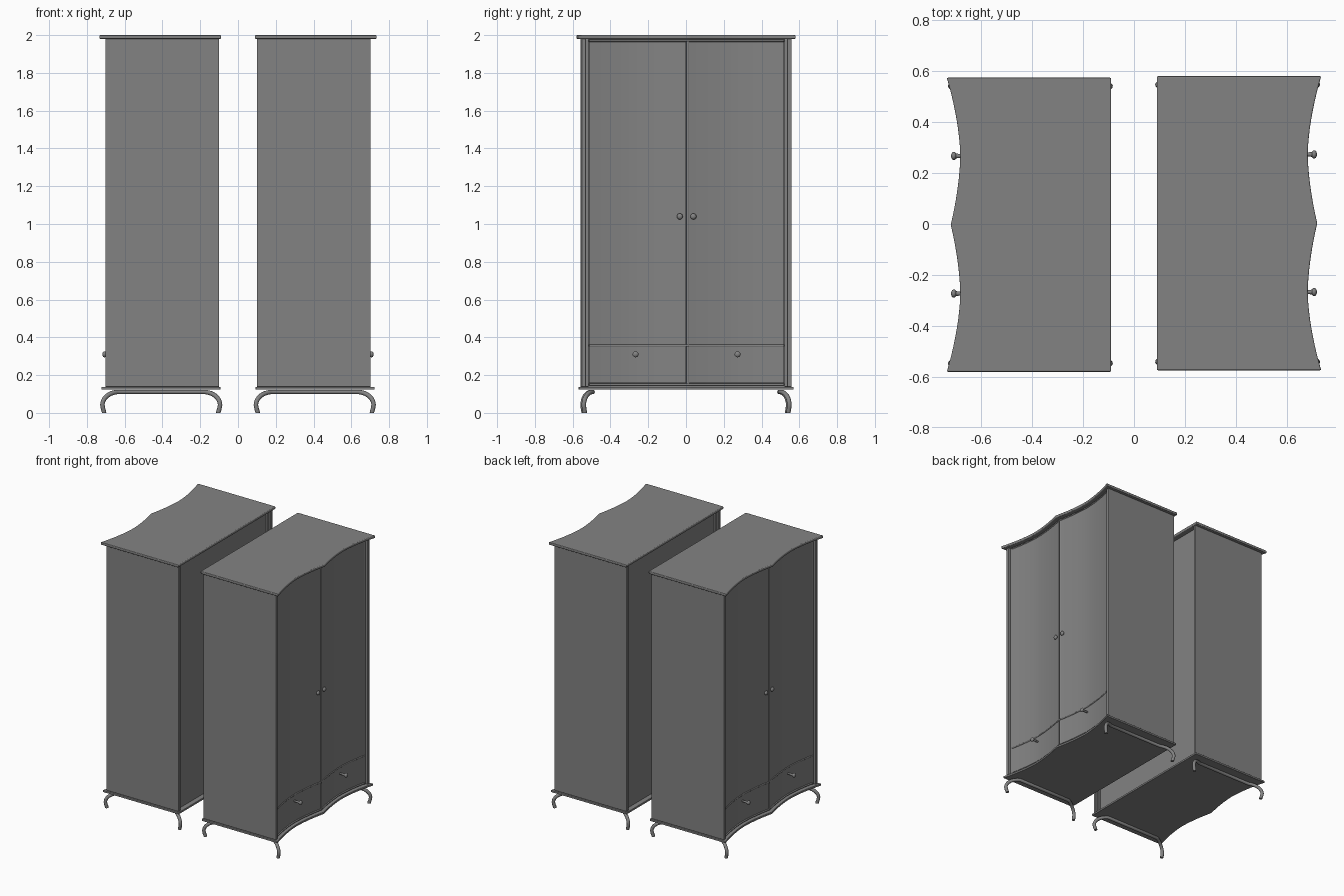
import bpy, bmesh, math
from mathutils import Matrix

if "Cube" in bpy.data.objects:
    bpy.data.objects.remove(bpy.data.objects["Cube"])

YC = 0.003          # wardrobe centre line in y
parts = []

# dark grey finish
grey = bpy.data.materials.new("dark_grey")
grey.diffuse_color = (0.226, 0.226, 0.226, 1)
grey.use_nodes = True
grey.node_tree.nodes["Principled BSDF"].inputs["Base Color"].default_value = grey.diffuse_color


def front(y):
    """Serpentine front line of the boards: two concave bays meeting in a cusp."""
    t = abs(y) / 0.575
    d = 0.47
    if t < d:
        return 0.682 + 0.037 * ((d - t) / d) ** 1.7
    return 0.682 + 0.052 * ((t - d) / (1 - d)) ** 1.7


def door_front(y):
    """Slightly shallower version of the same line for doors and drawers."""
    return 0.655 + 0.88 * (front(y) - 0.682)


def span(y0, y1, n):
    return [y0 + (y1 - y0) * i / n for i in range(n + 1)]


def finish(name, bm, bevel=0.0):
    bmesh.ops.recalc_face_normals(bm, faces=bm.faces)
    bmesh.ops.translate(bm, verts=bm.verts, vec=(0, YC, 0))
    me = bpy.data.meshes.new(name)
    bm.to_mesh(me)
    bm.free()
    me.materials.append(grey)
    ob = bpy.data.objects.new(name, me)
    bpy.context.collection.objects.link(ob)
    bpy.context.view_layer.objects.active = ob
    ob.select_set(True)
    bpy.ops.object.shade_smooth_by_angle(angle=math.radians(30))
    ob.select_set(False)
    if bevel:
        m = ob.modifiers.new("Bevel", 'BEVEL')
        m.width, m.segments = bevel, 3
        m.limit_method, m.angle_limit = 'ANGLE', math.radians(40)
    parts.append(ob)


def prism(name, outline, z0, z1, bevel=0.0):
    bm = bmesh.new()
    face = bm.faces.new([bm.verts.new((x, y, z0)) for x, y in outline])
    ext = bmesh.ops.extrude_face_region(bm, geom=[face])
    top = [g for g in ext['geom'] if isinstance(g, bmesh.types.BMVert)]
    bmesh.ops.translate(bm, verts=top, vec=(0, 0, z1 - z0))
    finish(name, bm, bevel)


def curved_board(name, y0, y1, line, off, z0, z1, back=None, bevel=0.0):
    """Board with a serpentine front and a straight (or parallel) back."""
    n = max(8, int((y1 - y0) / 0.024) // 2 * 2)
    ys = span(y0, y1, n)
    outline = [(line(y) - off, y) for y in ys]
    if back is None:
        outline += [(line(y) - off - 0.02, y) for y in reversed(ys)]
    else:
        outline += [(back, y1), (back, y0)]
    prism(name, outline, z0, z1, bevel)


def box(name, x0, x1, y0, y1, z0, z1, bevel=0.0):
    lo, hi = sorted((y0, y1))
    prism(name, [(x0, lo), (x1, lo), (x1, hi), (x0, hi)], z0, z1, bevel)


def rod(name, pts, r):
    cu = bpy.data.curves.new(name, 'CURVE')
    cu.dimensions = '3D'
    cu.bevel_depth, cu.bevel_resolution, cu.use_fill_caps = r, 3, True
    sp = cu.splines.new('POLY')
    sp.points.add(len(pts) - 1)
    for p, (x, y, z) in zip(sp.points, pts):
        p.co = (x, y + YC, z, 1)
    cu.materials.append(grey)
    ob = bpy.data.objects.new(name, cu)
    bpy.context.collection.objects.link(ob)
    parts.append(ob)


def knob(name, tip, y, z):
    bm = bmesh.new()
    rot = Matrix.Rotation(math.pi / 2, 4, 'Y')
    bmesh.ops.create_cone(bm, cap_ends=True, segments=16, radius1=0.006, radius2=0.01,
                          depth=0.055, matrix=Matrix.Translation((tip - 0.0375, y, z)) @ rot)
    bmesh.ops.create_uvsphere(bm, u_segments=20, v_segments=12, radius=0.016,
                              matrix=Matrix.Translation((tip - 0.011, y, z)) @ rot
                              @ Matrix.Diagonal((1, 1, 0.69, 1)))
    finish(name, bm)


# top and base boards
curved_board("top_board", -0.577, 0.577, front, 0.0, 1.98, 2.0, 0.09, 0.005)
curved_board("base_board", -0.567, 0.567, front, 0.008, 0.123, 0.138, 0.093, 0.003)

# carcass core, recessed front and back
curved_board("carcass", -0.535, 0.535, door_front, 0.015, 0.138, 1.98, 0.13)

# side panels and corner posts
for s, side in ((-1, "left"), (1, "right")):
    box(side + "_side_panel", 0.10, 0.702, s * 0.534, s * 0.556, 0.138, 1.98, 0.003)
    box(side + "_front_post", 0.62, 0.685, s * 0.518, s * 0.536, 0.138, 1.98, 0.004)
    box(side + "_back_post", 0.115, 0.14, s * 0.518, s * 0.536, 0.138, 1.98, 0.004)

# doors, drawers and their knobs
for s, side in ((-1, "left"), (1, "right")):
    a, b = sorted((s * 0.003, s * 0.516))
    curved_board(side + "_door", a, b, door_front, 0, 0.361, 1.966)
    curved_board(side + "_drawer", a, b, door_front, 0, 0.158, 0.351)
    knob(side + "_door_knob", 0.701, s * 0.036, 1.04)
    knob(side + "_drawer_knob", 0.718, s * 0.27, 0.31)

# thin beads following the front line
for z, label in ((0.356, "divider"), (1.97, "upper"), (0.15, "lower")):
    rod(label + "_bead", [(door_front(y) - 0.002, y, z) for y in span(-0.516, 0.516, 40)], 0.006)
rod("centre_bead", [(0.681, 0.007, 0.145), (0.681, 0.007, 1.975)], 0.008)

# bent-rod leg pairs, one at each side
for s, side in ((-1, "left"), (1, "right")):
    half = [(0.9, 0.0), (0.903, 0.006), (0.96, 0.022)]
    half += [(math.cos(t), 0.042 + 0.069 * math.sin(t)) for t in span(0, math.pi / 2, 10)]
    back = [(0.183 - 0.088 * u, s * (0.497 + 0.047 * u), z) for u, z in half]
    fore = [(0.63 + 0.088 * u, s * (0.497 + 0.047 * u), z) for u, z in reversed(half)]
    rod(side + "_leg_pair", back + fore, 0.012)

# second wardrobe, turned back to back with the first
for ob in list(parts):
    twin = ob.copy()
    twin.name = "second_" + ob.name
    twin.rotation_euler.z = math.pi
    bpy.context.collection.objects.link(twin)
